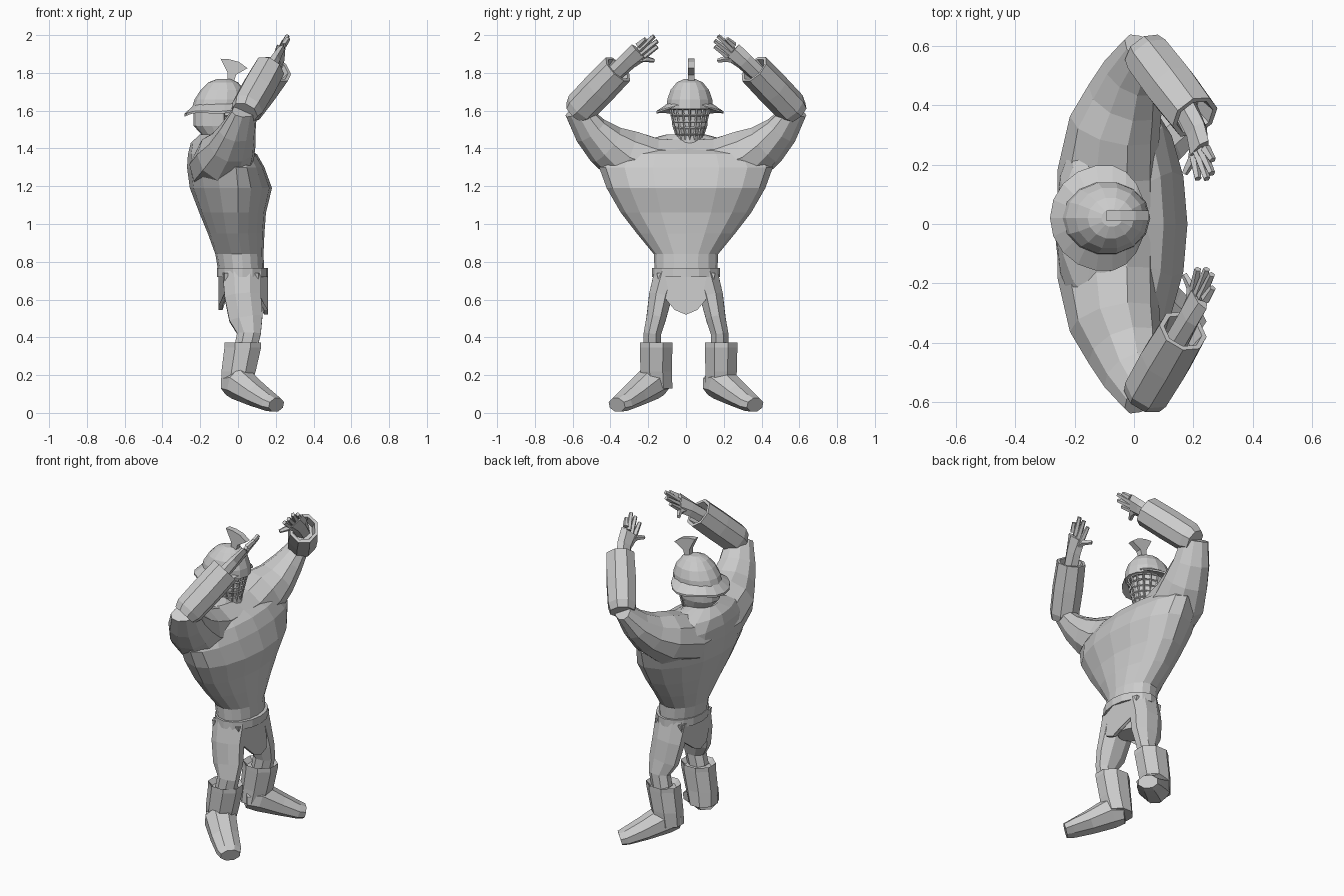
import bpy, bmesh
from math import sin, cos, pi
from mathutils import Vector

cube = bpy.data.objects.get("Cube")
if cube:
    bpy.data.objects.remove(cube, do_unlink=True)

grey = bpy.data.materials.new("plain grey")
grey.use_nodes = True
grey.diffuse_color = (0.6, 0.6, 0.6, 1)
grey.node_tree.nodes["Principled BSDF"].inputs["Base Color"].default_value = (0.6, 0.6, 0.6, 1)


def loft(name, rings, caps=(True, True)):
    """Skin a list of equally sized point rings."""
    bm = bmesh.new()
    loops = [[bm.verts.new(p) for p in ring] for ring in rings]
    n = len(loops[0])
    for a, b in zip(loops, loops[1:]):
        for i in range(n):
            bm.faces.new((a[i], a[(i + 1) % n], b[(i + 1) % n], b[i]))
    for loop, cap in zip((loops[0], loops[-1]), caps):
        if cap:
            bm.faces.new(loop)
    bmesh.ops.recalc_face_normals(bm, faces=bm.faces)
    mesh = bpy.data.meshes.new(name)
    bm.to_mesh(mesh)
    bm.free()
    mesh.materials.append(grey)
    obj = bpy.data.objects.new(name, mesh)
    bpy.context.collection.objects.link(obj)
    return obj


def tube(name, path, sides=8, up=(0, 0, 1), axis=None):
    """Skin a path of (centre, half width, half height)."""
    pts = [Vector(p[0]) for p in path]
    rings = []
    for i, (_, w, h) in enumerate(path):
        d = axis or (pts[min(i + 1, len(pts) - 1)] - pts[max(i - 1, 0)])
        side = Vector(d).cross(Vector(up)).normalized()
        top = side.cross(Vector(d)).normalized()
        rings.append([pts[i] + side * w * cos(t) + top * h * sin(t)
                      for t in [2 * pi * (k + 0.5) / sides for k in range(sides)]])
    return loft(name, rings)


def body_ring(z, half, back, mid, front, n=16):
    """Horizontal ring with separate depth to the back and front."""
    ring = []
    for k in range(n):
        c, s = cos(2 * pi * k / n), sin(2 * pi * k / n)
        depth = front - mid if c > 0 else mid - back
        ring.append((mid + depth * c, half * s, z))
    return ring


# Torso, V shaped, with the chest sloping back at the top
loft("torso", [body_ring(*r) for r in (
    (0.72, 0.165, -0.10, 0.03, 0.14), (0.84, 0.17, -0.12, 0.02, 0.135),
    (0.95, 0.26, -0.16, 0.0, 0.14), (1.06, 0.345, -0.205, 0.0, 0.148),
    (1.19, 0.42, -0.255, 0.0, 0.18), (1.30, 0.46, -0.27, -0.01, 0.14),
    (1.37, 0.42, -0.265, -0.04, 0.10), (1.43, 0.27, -0.25, -0.10, -0.01),
    (1.475, 0.10, -0.20, -0.12, -0.05))])

# Shoulders and upper arms in one sweep from elbow to elbow
half_arm = [((-0.09, 0.0, 1.31), 0.17, 0.14), ((-0.09, 0.17, 1.31), 0.17, 0.15),
            ((-0.065, 0.33, 1.36), 0.155, 0.15), ((-0.03, 0.425, 1.42), 0.132, 0.115),
            ((-0.003, 0.505, 1.495), 0.108, 0.085), ((0.035, 0.582, 1.60), 0.08, 0.05)]
sweep = [((x, -y, z), w, h) for (x, y, z), w, h in half_arm[:0:-1]] + half_arm
tube("shoulders", sweep, 10, (-0.25, 0, 1))

# Belt, hips and the pointed flaps
loft("hips", [body_ring(*r) for r in (
    (0.58, 0.08, -0.05, 0.02, 0.09), (0.66, 0.14, -0.08, 0.02, 0.12),
    (0.74, 0.165, -0.10, 0.02, 0.14))])
loft("belt", [body_ring(z, 0.18, -0.112, 0.025, 0.16) for z in (0.72, 0.768)])


def flap(name, x, edge_x, tip):
    outline = ((x, 0, 0.74), (edge_x, 0.155, 0.74), (edge_x, 0.13, 0.63),
               (x, 0.06, tip + 0.025), (x, 0, tip))
    outline += tuple((px, -py, pz) for px, py, pz in outline[-2:0:-1])
    loft(name, [[(px + o, py, pz) for px, py, pz in outline] for o in (-0.012, 0.008)])


flap("front_flap", 0.15, 0.10, 0.52)
flap("rear_flap", -0.09, -0.06, 0.545)

for s, side in ((1, "left"), (-1, "right")):
    def p(x, y, z):
        return (x, s * y, z)

    # Forearm guard with an open cuff
    lean = 0.005 + 0.02 * s
    start, end = Vector(p(0.035, 0.582, 1.59)), Vector(p(0.18 + lean, 0.36, 1.82))
    tube(side + "_forearm_guard", [
        (start, 0.075, 0.07), (start.lerp(end, 0.12), 0.086, 0.09),
        (start.lerp(end, 0.55), 0.09, 0.092), (end, 0.085, 0.09),
        (end, 0.068, 0.072), (start.lerp(end, 0.8), 0.055, 0.06)], axis=end - start)

    # Hand with spread fingers and thumb
    palm = Vector(p(0.22, 0.245, 1.912))
    spread = (0.45, s * 0.2, 0.75)
    tube(side + "_palm", [
        (start.lerp(end, 0.75), 0.04, 0.045), (end.lerp(palm, 0.45), 0.03, 0.052),
        (palm, 0.02, 0.062)], 6, spread)
    for i, tip in enumerate(((0.265, 0.215, 1.98), (0.262, 0.17, 1.995),
                             (0.245, 0.152, 1.97), (0.215, 0.152, 1.94))):
        root = palm + Vector(spread) * (0.045 - i * 0.03)
        tube(f"{side}_finger_{i + 1}", [(root, 0.018, 0.018), (p(*tip), 0.012, 0.012)], 5)
    tube(side + "_thumb", [(end.lerp(palm, 0.5), 0.022, 0.022),
                           (p(0.195, 0.215, 1.875), 0.018, 0.018),
                           (p(0.17, 0.17, 1.865), 0.011, 0.011)], 5)

    # Leg
    tube(side + "_leg", [
        (p(0.02, 0.1, 0.74), 0.074, 0.11), (p(0.025, 0.135, 0.62), 0.066, 0.104),
        (p(0.042, 0.158, 0.50), 0.056, 0.096), (p(0.058, 0.178, 0.42), 0.05, 0.068),
        (p(0.04, 0.18, 0.34), 0.05, 0.065)], 8, (1, 0, 0))

    # Boot: cuff, shaft and a foot turned outward with lowered toes
    mid = 0.172 + 0.014 * s
    tube(side + "_boot_shaft", [
        (p(0.025, mid, 0.345), 0.07, 0.08), (p(0.025, mid, 0.372), 0.093, 0.105),
        (p(0.025, mid, 0.345), 0.093, 0.105), (p(0.003, mid, 0.22), 0.09, 0.098),
        (p(-0.012, mid - 0.005, 0.13), 0.088, 0.085)], 8, (1, 0, 0), (0, 0, -1))
    tube(side + "_foot", [
        (p(-0.045, 0.135, 0.155), 0.07, 0.065), (p(0.01, 0.19, 0.155), 0.095, 0.09),
        (p(0.10, 0.275, 0.095), 0.085, 0.066), (p(0.175, 0.34, 0.053), 0.075, 0.048),
        (p(0.203, 0.366, 0.042), 0.06, 0.04)], 8)

# Head inside the helmet
HEAD_Y = 0.02


def head_ring(z, cx, rx, ry, n=14):
    return [(cx + rx * cos(2 * pi * k / n), HEAD_Y + ry * sin(2 * pi * k / n), z)
            for k in range(n)]


loft("head", [head_ring(*r) for r in (
    (1.42, -0.07, 0.075, 0.055), (1.47, -0.095, 0.095, 0.078),
    (1.52, -0.11, 0.125, 0.095), (1.62, -0.11, 0.125, 0.1))])
loft("helmet_dome", [head_ring(*r) for r in (
    (1.61, -0.095, 0.15, 0.125), (1.66, -0.09, 0.14, 0.122), (1.71, -0.082, 0.115, 0.104),
    (1.75, -0.078, 0.078, 0.07), (1.768, -0.075, 0.035, 0.03))])


# Brim, pointed and drooping toward the neck
def brim_ring(grow, drop):
    ring = []
    for k in range(18):
        c, s = cos(2 * pi * k / 18), sin(2 * pi * k / 18)
        rx = 0.135 if c > 0 else 0.135 + 0.053 * grow
        z = 1.64 + 0.005 * c - drop * max(abs(s) * 0.85, -c)
        ring.append((-0.095 + rx * c, HEAD_Y + (0.115 + 0.065 * grow) * s, z))
    return ring


loft("helmet_brim", [brim_ring(0, 0.0), brim_ring(1, 0.052),
                     brim_ring(1, 0.066), brim_ring(0, 0.04)], (False, False))

# Face grille made as a wire lattice
bm = bmesh.new()
rows = []
for j in range(6):
    t = j / 5
    rx, ry = 0.085 + 0.04 * t, 0.065 + 0.04 * t
    rows.append([bm.verts.new((-0.09 + rx * cos(a), HEAD_Y + ry * sin(a), 1.44 + 0.17 * t))
                 for a in [(k - 4) * 0.36 for k in range(9)]])
for low, high in zip(rows, rows[1:]):
    for k in range(8):
        bm.faces.new((low[k], low[k + 1], high[k + 1], high[k]))
mesh = bpy.data.meshes.new("face_grille")
bm.to_mesh(mesh)
bm.free()
mesh.materials.append(grey)
grille = bpy.data.objects.new("face_grille", mesh)
bpy.context.collection.objects.link(grille)
wire = grille.modifiers.new("bars", "WIREFRAME")
wire.thickness = 0.012

# Crest, a fan that flares toward the top
crest = ((-0.055, 1.76), (-0.055, 1.80), (-0.092, 1.875), (-0.045, 1.872),
         (0.005, 1.858), (0.05, 1.825), (-0.01, 1.79), (-0.02, 1.76))
loft("crest", [[(x, y, z) for x, z in crest] for y in (0.01, 0.045)])
